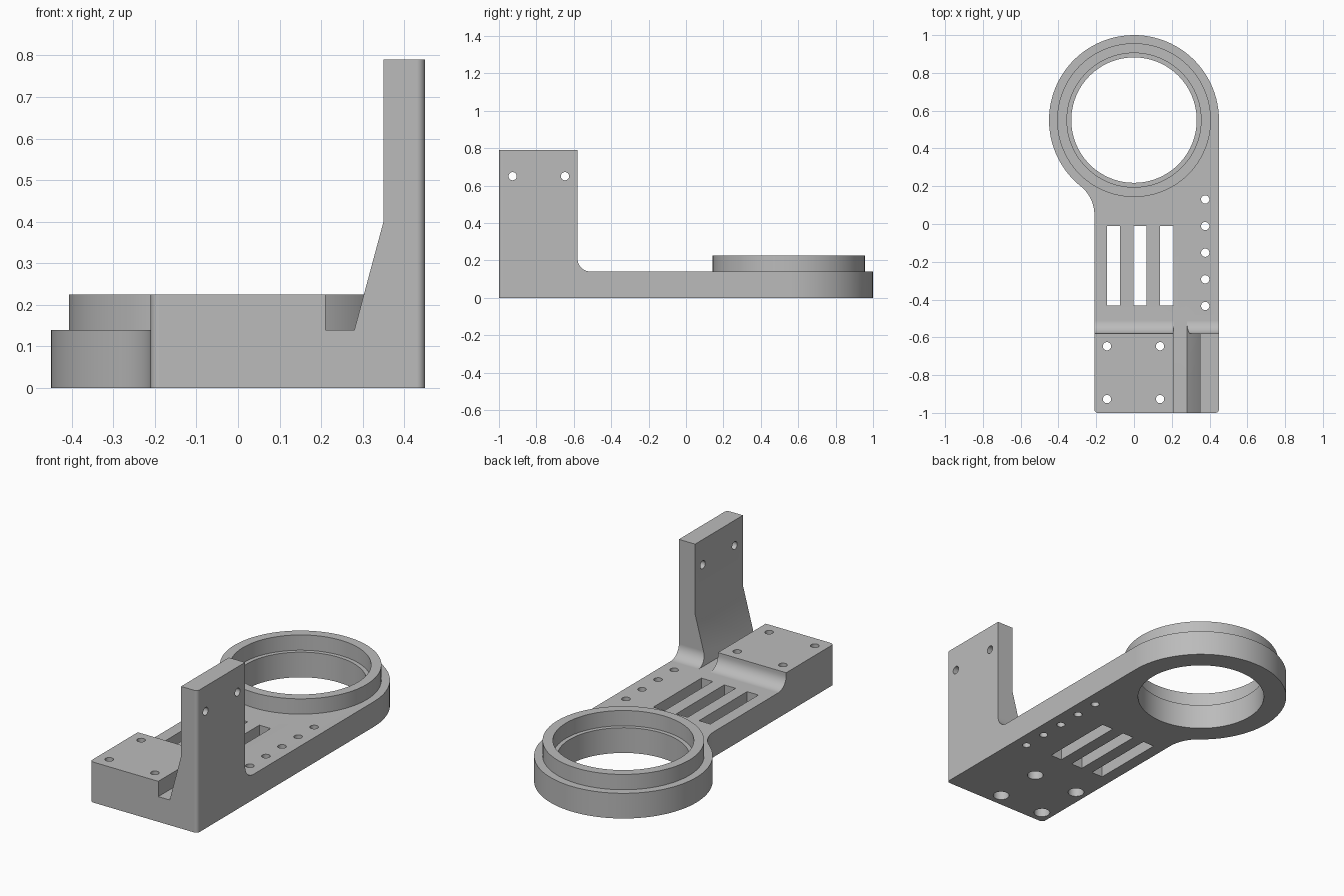
import bpy, bmesh, math
from mathutils import Vector

cube = bpy.data.objects.get("Cube")
if cube:
    bpy.data.objects.remove(cube, do_unlink=True)

PLATE, PAD, TOP = 0.14, 0.225, 0.79      # heights
RING_Y, RING_R = 0.55, 0.45              # ring centre and outer radius
LEFT, RIGHT = -0.21, 0.45                # sides of the arm

metal = bpy.data.materials.new("grey_metal")
metal.use_nodes = True
grey = (0.5, 0.5, 0.5, 1)
metal.diffuse_color = grey
metal.node_tree.nodes["Principled BSDF"].inputs["Base Color"].default_value = grey


def arc(cx, cy, r, start, end, steps):
    """Points along an arc, angles in degrees."""
    angles = [math.radians(start + (end - start) * i / steps) for i in range(steps + 1)]
    return [(cx + r * math.cos(a), cy + r * math.sin(a)) for a in angles]


def prism(name, points, axis, low, high):
    """Extrude a flat profile along x, y or z."""
    place = {"x": lambda u, v: (low, u, v),
             "y": lambda u, v: (u, low, v),
             "z": lambda u, v: (u, v, low)}[axis]
    bm = bmesh.new()
    face = bm.faces.new([bm.verts.new(place(u, v)) for u, v in points])
    out = bmesh.ops.extrude_face_region(bm, geom=[face])
    shift = Vector([(high - low) * (a == axis) for a in "xyz"])
    moved = [g for g in out["geom"] if isinstance(g, bmesh.types.BMVert)]
    bmesh.ops.translate(bm, verts=moved, vec=shift)
    bmesh.ops.recalc_face_normals(bm, faces=bm.faces)
    mesh = bpy.data.meshes.new(name)
    bm.to_mesh(mesh)
    bm.free()
    mesh.materials.append(metal)
    obj = bpy.data.objects.new(name, mesh)
    bpy.context.collection.objects.link(obj)
    return obj


def disc(name, u, v, r, axis, low, high, sides=24):
    return prism(name, arc(u, v, r, 0, 360, sides)[:-1], axis, low, high)


def combine(target, tool, operation):
    """Apply a boolean and discard the tool."""
    mod = target.modifiers.new(operation, "BOOLEAN")
    mod.operation, mod.solver, mod.object = operation, "EXACT", tool
    bpy.context.view_layer.objects.active = target
    bpy.ops.object.modifier_apply(modifier=mod.name)
    bpy.data.objects.remove(tool, do_unlink=True)


# Plan outline: ring, concave blend into the arm, rounded end corners
blend, corner = 0.19, 0.02
blend_x = LEFT - blend
blend_y = RING_Y - math.sqrt((RING_R + blend) ** 2 - blend_x ** 2)
meet = math.degrees(math.atan2(RING_Y - blend_y, -blend_x))
outline = arc(0, RING_Y, RING_R, 0, 180 + meet, 64)
outline += arc(blend_x, blend_y, blend, meet, 0, 12)[1:]
outline += arc(LEFT + corner, corner - 1, corner, 180, 270, 6)
outline += arc(RIGHT - corner, corner - 1, corner, 270, 360, 6)
bracket = prism("camera_bracket", outline, "z", 0, TOP)
bracket.name = "bracket"

# Side profile: low plate rising through a fillet to the upright end
side = [(-1.1, -0.1), (1.1, -0.1), (1.1, PLATE)]
side += arc(-0.51, PLATE + 0.07, 0.07, 270, 180, 10)
side += [(-0.58, 0.9), (-1.1, 0.9)]
combine(bracket, prism("side_profile", side, "x", -0.6, 0.6), "INTERSECT")

# End profile: raised pad, channel and tapered wall
end = [(-0.6, -0.1), (0.6, -0.1), (0.6, 0.9), (0.35, 0.9), (0.35, 0.4),
       (0.28, PLATE), (0.21, PLATE), (0.21, PAD), (-0.6, PAD)]
combine(bracket, prism("end_profile", end, "y", -1.2, 1.2), "INTERSECT")

# Raised collar, then stepped bore
combine(bracket, disc("collar", 0, RING_Y, 0.407, "z", 0.08, PAD, 96), "UNION")
combine(bracket, disc("bore", 0, RING_Y, 0.332, "z", -0.1, 0.5, 96), "DIFFERENCE")
combine(bracket, disc("bore_step", 0, RING_Y, 0.355, "z", PLATE, 0.5, 96), "DIFFERENCE")

# Three long slots
for x in (-0.143, -0.003, 0.138):
    slot = [(x, -0.432), (x + 0.07, -0.432), (x + 0.07, -0.01), (x, -0.01)]
    combine(bracket, prism("slot", slot, "z", -0.1, 0.5), "DIFFERENCE")

# Row of small holes beside the slots
for i in range(5):
    combine(bracket, disc("row_hole", 0.377, 0.13 - 0.141 * i, 0.022, "z", -0.1, 0.5), "DIFFERENCE")

# Pad holes, counterbored from below, and wall holes
for y in (-0.927, -0.647):
    for x in (-0.143, 0.138):
        combine(bracket, disc("pad_hole", x, y, 0.022, "z", -0.1, 0.5), "DIFFERENCE")
        combine(bracket, disc("pad_counterbore", x, y, 0.042, "z", -0.1, 0.1), "DIFFERENCE")
    combine(bracket, disc("wall_hole", y, 0.65, 0.022, "x", 0.2, 0.6), "DIFFERENCE")

# Smooth curves, crisp edges
bpy.ops.object.select_all(action="DESELECT")
bracket.select_set(True)
bpy.context.view_layer.objects.active = bracket
bpy.ops.object.shade_smooth_by_angle(angle=math.radians(30))
weighted = bracket.modifiers.new("even_shading", "WEIGHTED_NORMAL")
weighted.keep_sharp = True
